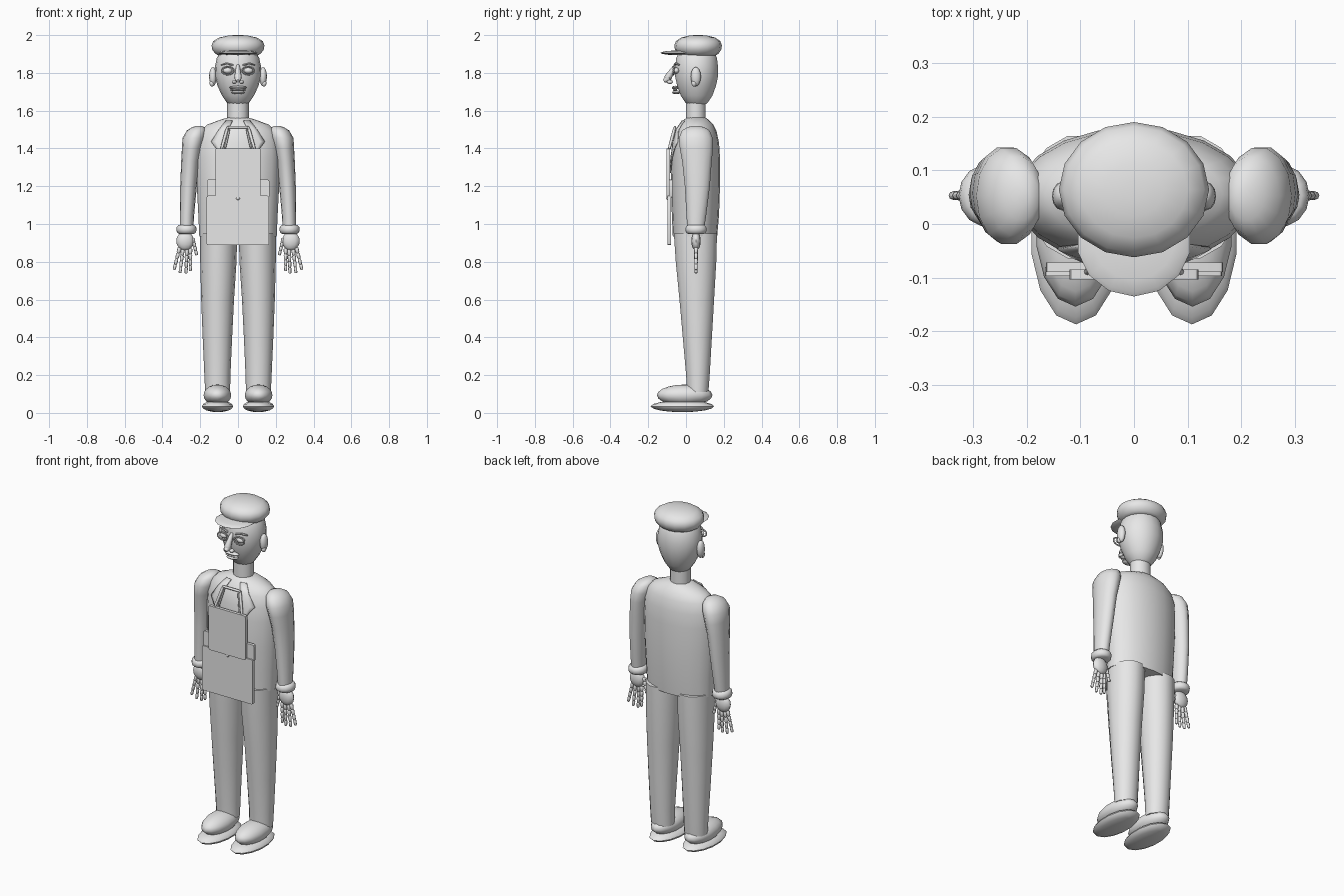
import bpy, bmesh, math
from mathutils import Vector

if "Cube" in bpy.data.objects:
    bpy.data.objects.remove(bpy.data.objects["Cube"])

grey = bpy.data.materials.new("plain grey")
grey.diffuse_color = (0.8, 0.8, 0.8, 1)
grey.use_nodes = True
grey.node_tree.nodes["Principled BSDF"].inputs["Base Color"].default_value = grey.diffuse_color


def finish(bm, name, angle=50):
    bmesh.ops.recalc_face_normals(bm, faces=bm.faces)
    me = bpy.data.meshes.new(name)
    bm.to_mesh(me)
    bm.free()
    me.materials.append(grey)
    ob = bpy.data.objects.new(name, me)
    bpy.context.collection.objects.link(ob)
    bpy.ops.object.select_all(action='DESELECT')
    ob.select_set(True)
    bpy.context.view_layer.objects.active = ob
    bpy.ops.object.shade_smooth_by_angle(angle=math.radians(angle))
    return ob


def bridge(bm, rings):
    """Skin rings of equal length and cap both ends."""
    n = len(rings[0])
    for a, b in zip(rings, rings[1:]):
        for i in range(n):
            j = (i + 1) % n
            bm.faces.new((a[i], a[j], b[j], b[i]))
    bm.faces.new(rings[0])
    bm.faces.new(rings[-1])


def loft(name, sections, n=14):
    """Sections are (z, cx, rx, cy, ry) ellipses."""
    bm = bmesh.new()
    rings = []
    for z, cx, rx, cy, ry in sections:
        rings.append([bm.verts.new((cx + rx * math.cos(2 * math.pi * i / n),
                                    cy + ry * math.sin(2 * math.pi * i / n), z)) for i in range(n)])
    bridge(bm, rings)
    return finish(bm, name)


def ball(name, loc, size, u=14, v=10):
    bm = bmesh.new()
    bmesh.ops.create_uvsphere(bm, u_segments=u, v_segments=v, radius=1)
    bmesh.ops.scale(bm, vec=size, verts=bm.verts)
    bmesh.ops.translate(bm, vec=loc, verts=bm.verts)
    return finish(bm, name)


def rods(name, segments, n=8):
    """Round rods; each is (start, end, start radius, end radius)."""
    bm = bmesh.new()
    for p, q, r1, r2 in segments:
        p, q = Vector(p), Vector(q)
        rot = (q - p).to_track_quat('Z', 'Y')
        rings = [[bm.verts.new(c + rot @ Vector((r * math.cos(2 * math.pi * i / n),
                                                r * math.sin(2 * math.pi * i / n), 0))) for i in range(n)]
                 for c, r in ((p, r1 * .7), (p.lerp(q, .15), r1), (p.lerp(q, .85), r2), (q, r2 * .7))]
        bridge(bm, rings)
    return finish(bm, name)


def plate(name, x0, x1, y0, y1, z0, z1):
    bm = bmesh.new()
    bmesh.ops.create_cube(bm, size=1)
    bmesh.ops.scale(bm, vec=(x1 - x0, y1 - y0, z1 - z0), verts=bm.verts)
    bmesh.ops.translate(bm, vec=((x0 + x1) / 2, (y0 + y1) / 2, (z0 + z1) / 2), verts=bm.verts)
    corners = [e for e in bm.edges if abs(e.verts[0].co.y - e.verts[1].co.y) > 1e-4]
    bmesh.ops.bevel(bm, geom=corners, offset=.008, segments=2, profile=.5, affect='EDGES')
    return finish(bm, name, 35)


# Jacket body: (z, half width, front y, back y)
body = [(.935, .205, -.07, .165), (1.05, .21, -.075, .175), (1.2, .218, -.08, .18),
        (1.35, .222, -.078, .18), (1.43, .218, -.07, .175), (1.49, .20, -.055, .162),
        (1.525, .165, -.035, .145), (1.55, .10, -.012, .122), (1.565, .05, .005, .10)]
loft("jacket", [(z, 0, w, (f + b) / 2, (b - f) / 2) for z, w, f, b in body], 20)


def front_y(x, z):
    for a, b in zip(body, body[1:]):
        if z <= b[0]:
            t = (z - a[0]) / (b[0] - a[0])
            w, f, k = [a[i] + t * (b[i] - a[i]) for i in (1, 2, 3)]
            return (f + k) / 2 - (k - f) / 2 * math.sqrt(max(0, 1 - (x / w) ** 2))
    return 0


# Neck and head
loft("neck", [(z, 0, .057, .052, .053) for z in (1.53, 1.60, 1.66)])
loft("head", [(z, 0, rx, .056, ry) for z, rx, ry in (
    (1.625, .035, .035), (1.64, .058, .058), (1.68, .085, .085), (1.73, .108, .104),
    (1.78, .122, .115), (1.83, .123, .116), (1.88, .112, .109), (1.92, .088, .09), (1.94, .05, .05))], 18)

# Cap
loft("cap_crown", [(z, 0, r, .064, r * .9) for z, r in (
    (1.893, .105), (1.902, .12), (1.922, .136), (1.945, .14), (1.968, .131),
    (1.987, .10), (1.997, .055), (2.0, .02))], 16)
ball("cap_peak", (0, -.03, 1.906), (.107, .105, .013), 14, 8)

# Face
rods("nose", [((0, -.055, 1.84), (0, -.102, 1.765), .011, .02),
              ((0, -.085, 1.775), (0, -.118, 1.757), .02, .012)])
ball("upper_lip", (0, -.057, 1.722), (.047, .018, .010), 12, 6)
ball("lower_lip", (0, -.052, 1.697), (.036, .022, .010), 12, 6)
ball("moustache", (0, -.058, 1.709), (.042, .012, .006), 12, 6)
for s, side in ((1, "left"), (-1, "right")):
    ball(side + "_eye", (s * .055, -.052, 1.812), (.025, .018, .016), 12, 8)
    rim = [(s * .055 + .033 * math.cos(a), -.066, 1.812 + .022 * math.sin(a))
           for a in [2 * math.pi * i / 12 for i in range(12)]]
    rods(side + "_eye_rim", [(rim[i], rim[(i + 1) % 12], .0045, .0045) for i in range(12)], 6)
    rods(side + "_brow", [((s * .025, -.06, 1.842), (s * .06, -.055, 1.851), .006, .006),
                          ((s * .06, -.055, 1.851), (s * .09, -.035, 1.842), .006, .004)], 6)
    ball(side + "_nostril", (s * .02, -.085, 1.752), (.012, .016, .011), 8, 6)
    ball(side + "_ear", (s * .133, .052, 1.78), (.02, .027, .051), 12, 8)
    ball(side + "_ear_lobe", (s * .138, .043, 1.745), (.013, .014, .018), 8, 6)

# Limbs, mirrored
for s, side in ((1, "left"), (-1, "right")):
    loft(side + "_sleeve", [(z, s * cx, rx, cy, ry) for z, cx, rx, cy, ry in (
        (.985, .272, .036, .052, .047), (1.05, .27, .038, .055, .054), (1.2, .262, .044, .06, .068),
        (1.33, .252, .049, .058, .08), (1.4, .243, .054, .055, .09), (1.455, .233, .061, .052, .092),
        (1.495, .219, .052, .052, .075), (1.513, .21, .033, .052, .045), (1.52, .206, .012, .052, .015))])
    loft(side + "_cuff", [(z, s * .273, r, .053, r * 1.08) for z, r in (
        (.948, .04), (.955, .050), (.97, .054), (.985, .051), (.996, .04))])
    ball(side + "_palm", (s * .28, .053, .91), (.047, .025, .05), 12, 8)
    # Fingers with separate joints
    digits = [((.252, .87), (.252, .75)), ((.271, .865), (.275, .738)), ((.292, .866), (.307, .74)),
              ((.309, .875), (.339, .757)), ((.24, .925), (.218, .835))]
    segs = []
    for (bx, bz), (tx, tz) in digits:
        at = lambda t: (s * (bx + (tx - bx) * t), .053, bz + (tz - bz) * t)
        segs += [(at(i / 4), at((i + 1) / 4), .0105 - i * .0006, .0095 - i * .0006) for i in range(4)]
    rods(side + "_fingers", segs)
    loft(side + "_trouser_leg", [(z, s * cx, rx, cy, ry) for z, cx, rx, cy, ry in (
        (.11, .108, .066, .062, .058), (.2, .109, .069, .063, .064), (.4, .109, .078, .06, .079),
        (.6, .108, .087, .057, .094), (.8, .104, .096, .053, .11), (.95, .102, .098, .05, .117))])
    # Shoe: flat oval sole with a domed upper
    ball(side + "_shoe_sole", (s * .108, -.019, .035), (.085, .168, .031), 14, 8)
    ball(side + "_shoe_upper", (s * .109, -.007, .094), (.075, .147, .056), 14, 10)

    # Lapel strip following the chest
    bm = bmesh.new()
    rows = []
    for z, xi, xo in ((1.545, .03, .065), (1.50, .05, .10), (1.435, .065, .142),
                      (1.40, .07, .115), (1.35, .055, .085), (1.27, .03, .045)):
        rows.append([bm.verts.new((s * x, front_y(x, z) - .006, z))
                     for x in [xi + (xo - xi) * k / 3 for k in range(4)]])
    for a, b in zip(rows, rows[1:]):
        for k in range(3):
            bm.faces.new((a[k], a[k + 1], b[k + 1], b[k]))
    ob = finish(bm, side + "_lapel")
    sol = ob.modifiers.new("thickness", 'SOLIDIFY')
    sol.thickness = .006
    sol.offset = 0

# Apron and chest bag
plate("apron", -.166, .164, -.097, -.08, .888, 1.15)
plate("waist_band", -.164, .166, -.089, -.072, 1.14, 1.235)
plate("chest_panel", -.12, .12, -.103, -.085, 1.14, 1.40)
ball("clasp", (0, -.097, 1.136), (.01, .008, .009), 8, 6)

# Bag straps
straps = []
for s in (1, -1):
    straps += [((s * .088, -.09, 1.395), (s * .056, -.06, 1.51), .008, .008),
               ((s * .07, -.085, 1.395), (s * .046, -.062, 1.50), .005, .005)]
straps.append(((-.06, -.058, 1.512), (.06, -.058, 1.512), .007, .007))
rods("bag_straps", straps)
